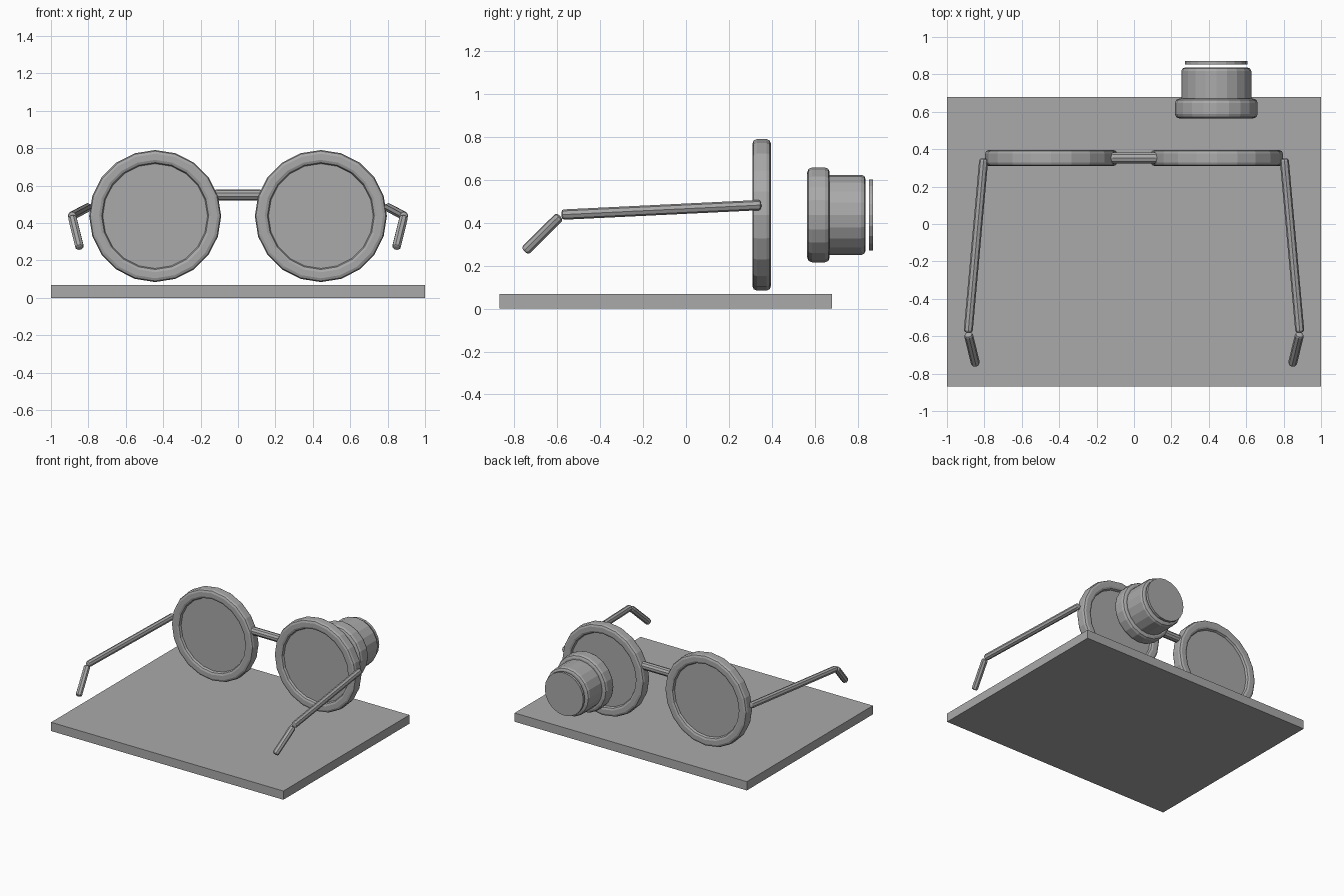
import bpy
import math
from mathutils import Vector

cube = bpy.data.objects.get("Cube")
if cube:
    bpy.data.objects.remove(cube, do_unlink=True)

grey = bpy.data.materials.new("plain_grey")
grey.use_nodes = True
colour = (0.4, 0.4, 0.4, 1)
grey.diffuse_color = colour
grey.node_tree.nodes["Principled BSDF"].inputs["Base Color"].default_value = colour


def finish(obj, name, bevel=0, segments=2):
    obj.name = name
    obj.data.materials.append(grey)
    if bevel:
        mod = obj.modifiers.new("rounded_edges", "BEVEL")
        mod.width = bevel
        mod.segments = segments
        mod.limit_method = "ANGLE"
        mod.angle_limit = math.radians(60)
    return obj


def rod(name, start, end, radius, sides, bevel=0):
    """Cylinder between two points."""
    a, b = Vector(start), Vector(end)
    bpy.ops.mesh.primitive_cylinder_add(
        vertices=sides, radius=radius, depth=(b - a).length, location=(a + b) / 2)
    obj = bpy.context.object
    obj.rotation_euler = (b - a).to_track_quat("Z", "Y").to_euler()
    return finish(obj, name, bevel)


def ring(name, centre, outer, inner, depth, sides, bevel):
    """Square-section ring around the y axis."""
    h = depth / 2
    profile = [(outer, -h), (outer, h), (inner, h), (inner, -h)]
    n = len(profile)
    verts, faces = [], []
    for i in range(sides):
        t = math.tau * i / sides
        verts += [(r * math.cos(t), y, r * math.sin(t)) for r, y in profile]
        j = (i + 1) % sides
        faces += [(i * n + k, i * n + (k + 1) % n, j * n + (k + 1) % n, j * n + k)
                  for k in range(n)]
    mesh = bpy.data.meshes.new(name)
    mesh.from_pydata(verts, [], faces)
    obj = bpy.data.objects.new(name, mesh)
    bpy.context.collection.objects.link(obj)
    obj.location = centre
    return finish(obj, name, bevel)


# Base slab
bpy.ops.mesh.primitive_cube_add(size=1, location=(0, -0.095, 0.034))
base = bpy.context.object
base.scale = (2, 1.55, 0.068)
finish(base, "base_slab")

# Frame: rims, lenses, arms and ear tips on both sides
for side, s in (("left", 1), ("right", -1)):
    x = 0.443 * s
    ring(side + "_rim", (x, 0.353, 0.437), 0.353, 0.28, 0.086, 20, 0.02)
    rod(side + "_lens", (x, 0.333, 0.437), (x, 0.373, 0.437), 0.285, 20)
    hinge = (0.803 * s, 0.35, 0.483)
    bend = (0.887 * s, -0.58, 0.438)
    rod(side + "_arm", hinge, bend, 0.024, 8, 0.012)
    rod(side + "_ear_tip", (0.886 * s, -0.588, 0.43),
        (0.846 * s, -0.752, 0.268), 0.024, 8, 0.012)

# Nose bridge
rod("bridge", (-0.125, 0.353, 0.55), (0.125, 0.353, 0.55), 0.03, 10, 0.01)

# Loupe behind the left lens
for name, y0, y1, radius, bevel in (
        ("loupe_flange", 0.565, 0.67, 0.221, 0.022),
        ("loupe_body", 0.65, 0.837, 0.187, 0.02),
        ("loupe_end_glass", 0.853, 0.872, 0.166, 0)):
    rod(name, (0.44, y0, 0.437), (0.44, y1, 0.437), radius, 20, bevel)
